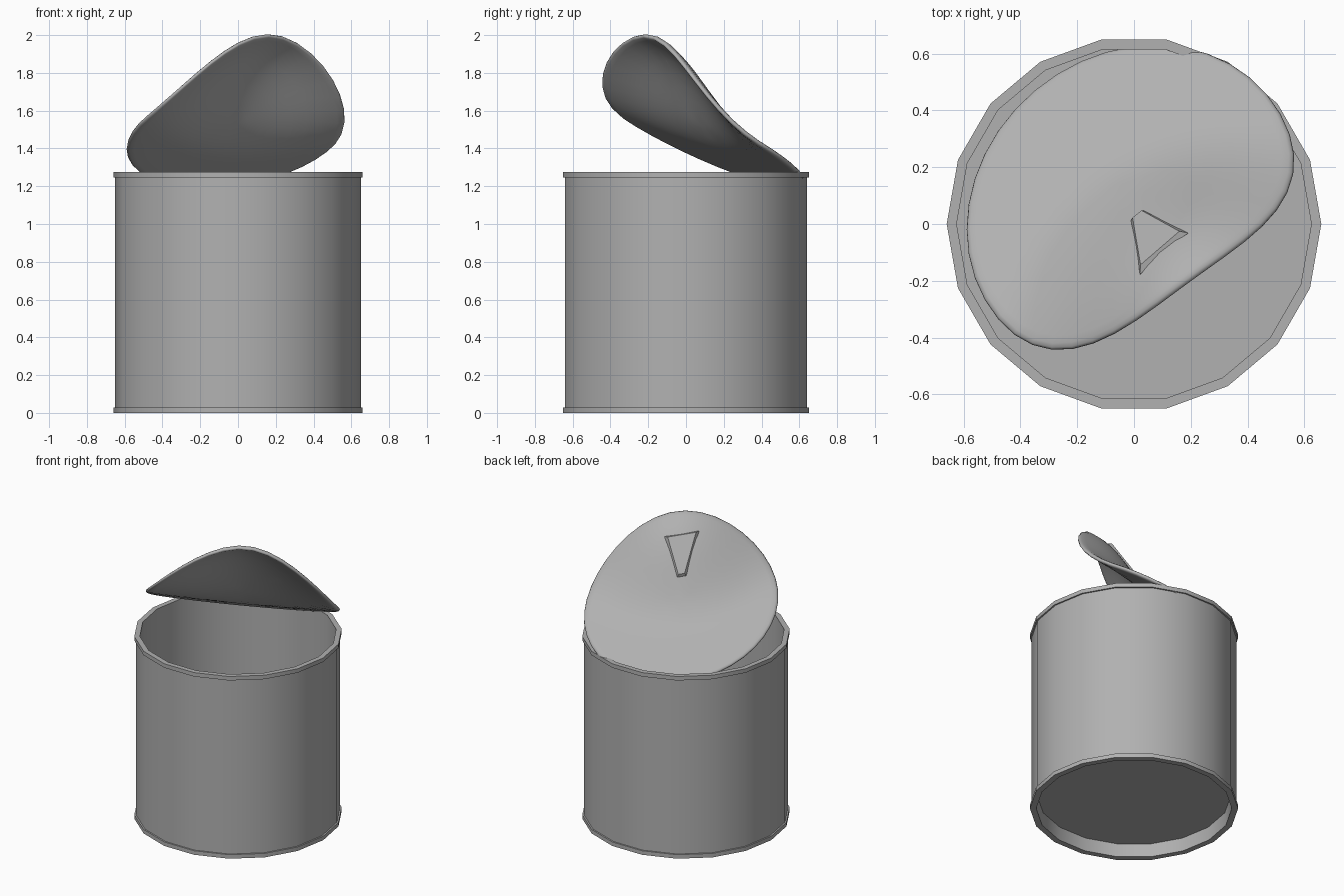
import bpy, bmesh, math
from mathutils import Vector

if "Cube" in bpy.data.objects:
    bpy.data.objects.remove(bpy.data.objects["Cube"])

# Dull dark tin
tin = bpy.data.materials.new("tin")
tin.diffuse_color = (0.44, 0.44, 0.44, 1)
tin.use_nodes = True
tin.node_tree.nodes["Principled BSDF"].inputs["Base Color"].default_value = tin.diffuse_color


def make_object(name, bm, angle=30):
    bmesh.ops.remove_doubles(bm, verts=bm.verts, dist=1e-5)
    bmesh.ops.recalc_face_normals(bm, faces=bm.faces)
    mesh = bpy.data.meshes.new(name)
    bm.to_mesh(mesh)
    bm.free()
    mesh.materials.append(tin)
    obj = bpy.data.objects.new(name, mesh)
    bpy.context.collection.objects.link(obj)
    bpy.ops.object.select_all(action='DESELECT')
    bpy.context.view_layer.objects.active = obj
    obj.select_set(True)
    bpy.ops.object.shade_smooth_by_angle(angle=math.radians(angle))
    return obj


def revolve(profile, segments, place=Vector):
    """Spin (radius, height) pairs; the end points lie on the axis."""
    bm = bmesh.new()
    rings = []
    for r, h in profile:
        if r == 0:
            rings.append([bm.verts.new(place((0, 0, h)))] * segments)
        else:
            angles = [2 * math.pi * i / segments for i in range(segments)]
            rings.append([bm.verts.new(place((r * math.cos(a), r * math.sin(a), h)))
                          for a in angles])
    for a, b in zip(rings, rings[1:]):
        for i in range(segments):
            j = (i + 1) % segments
            bm.faces.new(list(dict.fromkeys((a[i], a[j], b[j], b[i]))))
    return bm


# Can: 18-sided wall with rolled rims and a recessed floor
can_profile = [(0, 0.09), (0.613, 0.09), (0.62, 0), (0.66, 0), (0.66, 0.028),
               (0.65, 0.028), (0.65, 1.247), (0.66, 1.247), (0.66, 1.275),
               (0.625, 1.275), (0.625, 0.105), (0, 0.105)]
make_object("can_body", revolve(can_profile, 18))

# Lid frame: away from the hinge, along the hinge, and out of the lid
ang = math.radians(40)
along = Vector((math.sin(ang), -math.cos(ang), 0.5)).normalized()
side = Vector((math.cos(ang), math.sin(ang), -0.15)).normalized()
normal = along.cross(side).normalized()
hinge = Vector((-0.585 * math.sin(ang) + 0.035 * math.cos(ang),
                0.585 * math.cos(ang) + 0.035 * math.sin(ang), 1.21))


def bend(co):
    """Map flat lid coordinates to the tilted lid with its tip pulled up."""
    s, t, h = co[0] + 0.6, co[1] * 1.04, co[2]
    x = max(0, 1 - math.hypot(s - 1.2, t + 0.05) / 0.85)
    lift = 0.315 * x * x * (3 - 2 * x)
    return hinge + along * (s - 0.24 * lift - 0.5 * h * x) + side * t + normal * (lift + h)


# Lid: thin disc with a rounded edge
radii = [0.08 * i for i in range(8)]
edge = [(0.585, -0.013), (0.596, -0.008), (0.6, 0), (0.596, 0.008), (0.585, 0.013)]
lid_profile = ([(r, -0.014) for r in radii] + edge +
               [(r, 0.014) for r in reversed(radii)])
make_object("lid", revolve(lid_profile, 40, bend), 60)

# Tab: raised tapered wedge on the lid
bm = bmesh.new()
outer = [(0.43, -0.165), (0.43, 0.05), (0.155, 0.0), (0.155, -0.055)]
inner = [(0.416, -0.145), (0.416, 0.03), (0.165, -0.008), (0.165, -0.047)]
loops = [[bm.verts.new(bend((s, t, h))) for s, t in pts]
         for pts, h in ((outer, 0.0), (outer, 0.016), (inner, 0.03))]
for a, b in zip(loops, loops[1:]):
    for i in range(4):
        j = (i + 1) % 4
        bm.faces.new((a[i], a[j], b[j], b[i]))
bm.faces.new(loops[0][::-1])
bm.faces.new(loops[-1])
make_object("lid_tab", bm, 20)
